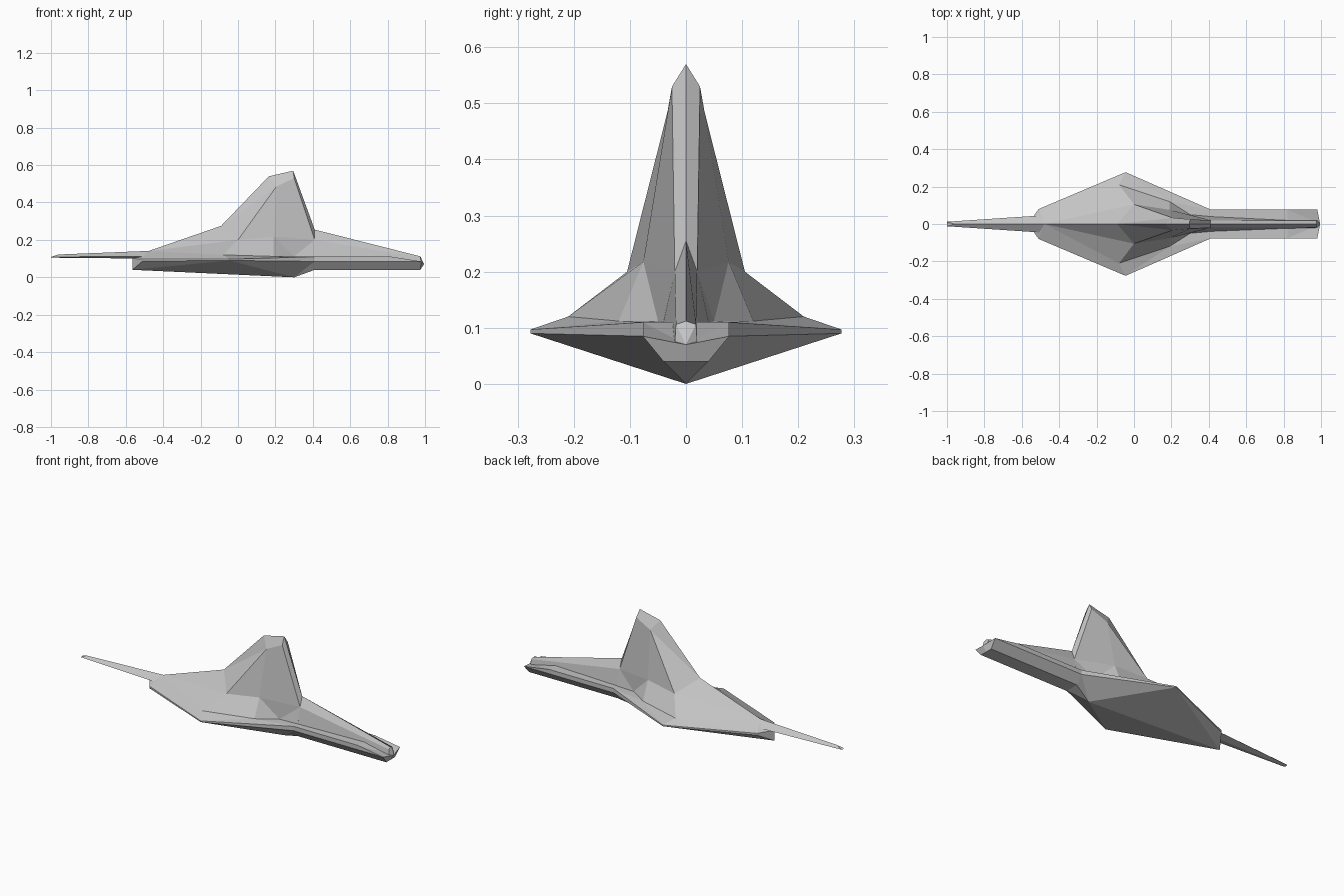
import bpy
import bmesh

# Remove the default cube only
cube = bpy.data.objects.get("Cube")
if cube:
    bpy.data.objects.remove(cube, do_unlink=True)

# Single grey paint
GREY = (0.55, 0.55, 0.55, 1)
paint = bpy.data.materials.new("hull_grey")
paint.use_nodes = True
paint.diffuse_color = GREY
shader = next(n for n in paint.node_tree.nodes if n.type == 'BSDF_PRINCIPLED')
shader.inputs["Base Color"].default_value = GREY
shader.inputs["Roughness"].default_value = 0.8


def mirrored_part(name, points, panels):
    """Build flat panels from named points of one half, mirrored across y = 0."""
    bm = bmesh.new()
    near, far = {}, {}
    for key, (x, y, z) in points.items():
        near[key] = bm.verts.new((x, y, z))
        far[key] = near[key] if y == 0 else bm.verts.new((x, -y, z))
    for panel in panels:
        keys = panel.split()
        bm.faces.new([near[k] for k in keys])
        bm.faces.new([far[k] for k in reversed(keys)])
    bmesh.ops.recalc_face_normals(bm, faces=bm.faces[:])
    mesh = bpy.data.meshes.new(name)
    bm.to_mesh(mesh)
    bm.free()
    mesh.materials.append(paint)
    obj = bpy.data.objects.new(name, mesh)
    bpy.context.collection.objects.link(obj)
    return obj


# Hull, with the tall fin growing out of its deck
keel_line = dict(
    keel_aft=(-.565, 0, .04), keel=(.3, 0, 0), chine_mid=(.41, 0, .04),
    chine=(.41, .04, .04), bow_base=(.975, 0, .04), bow_low=(.975, .04, .04),
)
rim = dict(
    stern_mid=(-.565, 0, .1), stern_low=(-.51, .08, .087), stern_top=(-.51, .08, .098),
    wing_low=(-.045, .277, .09), wing_top=(-.045, .277, .097),
    join_low=(.41, .077, .085), slab_top=(.41, .077, .11), slab_fore=(.82, .077, .11),
    fore_mid=(.82, 0, .11), bow_edge=(.98, .077, .085), bow_mid=(.995, 0, .07),
)
deck = dict(
    spine_aft=(-.48, 0, .14), spine=(-.09, 0, .275), crest=(0, .105, .2),
    brow=(-.08, .21, .12), notch=(.19, .12, .112), shoulder=(.19, .076, .218),
    root=(.3, .05, .112), heel=(.41, .04, .11), deck_mid=(.41, 0, .11),
)
fin = dict(
    fin_front=(.165, 0, .54), fin_tip=(.295, 0, .57), cheek=(.205, .033, .485),
    back_edge=(.3, .025, .53), pipe=(.41, .02, .2), peak=(.41, 0, .255),
)
hull_panels = [
    # underside
    "keel_aft stern_low wing_low", "keel_aft wing_low keel", "keel wing_low join_low",
    "keel join_low chine", "keel chine chine_mid",
    "join_low chine bow_low bow_edge", "chine chine_mid bow_base bow_low",
    # rim, stern and bow
    "stern_mid stern_top stern_low keel_aft", "stern_low stern_top wing_top wing_low",
    "wing_low wing_top slab_top join_low", "join_low slab_top slab_fore bow_edge",
    "bow_edge bow_mid bow_base bow_low",
    # forward deck
    "heel slab_top slab_fore fore_mid deck_mid", "slab_fore bow_edge bow_mid",
    "slab_fore bow_mid fore_mid",
    # main deck
    "stern_mid spine_aft stern_top", "spine_aft spine crest", "spine_aft crest brow",
    "spine_aft brow stern_top", "brow wing_top stern_top", "brow notch wing_top",
    "notch slab_top wing_top", "notch root slab_top", "root heel slab_top",
    "crest shoulder notch brow", "shoulder root notch",
    # fin
    "spine fin_front cheek", "spine cheek crest", "crest cheek shoulder",
    "fin_front fin_tip back_edge cheek", "cheek back_edge pipe shoulder",
    "shoulder pipe root", "pipe heel root", "fin_tip peak pipe back_edge",
    "peak deck_mid heel pipe",
]
mirrored_part("hull_and_fin", keel_line | rim | deck | fin, hull_panels)

# Tapering fairing along the forward deck
mirrored_part("nose_fairing", dict(
    peak=(.41, 0, .255), pipe=(.41, .02, .2), heel=(.41, .04, .108), base=(.41, 0, .108),
    tip=(.975, 0, .112), tip_side=(.975, .018, .106), tip_low=(.98, .02, .072),
    point=(.995, 0, .07),
), [
    "peak tip tip_side pipe", "pipe tip_side tip_low heel", "heel tip_low point base",
    "tip point tip_side", "tip_side point tip_low", "peak pipe heel base",
])

# Long tail spike
mirrored_part("tail_spike", dict(
    end_low=(-1, 0, .105), end_side=(-1, .012, .109), end_top=(-.96, 0, .122),
    root_low=(-.49, 0, .1), root_side=(-.49, .046, .112), root_top=(-.48, 0, .141),
), [
    "end_low end_side end_top", "end_top end_side root_side root_top",
    "end_side end_low root_low root_side", "root_top root_side root_low",
])
